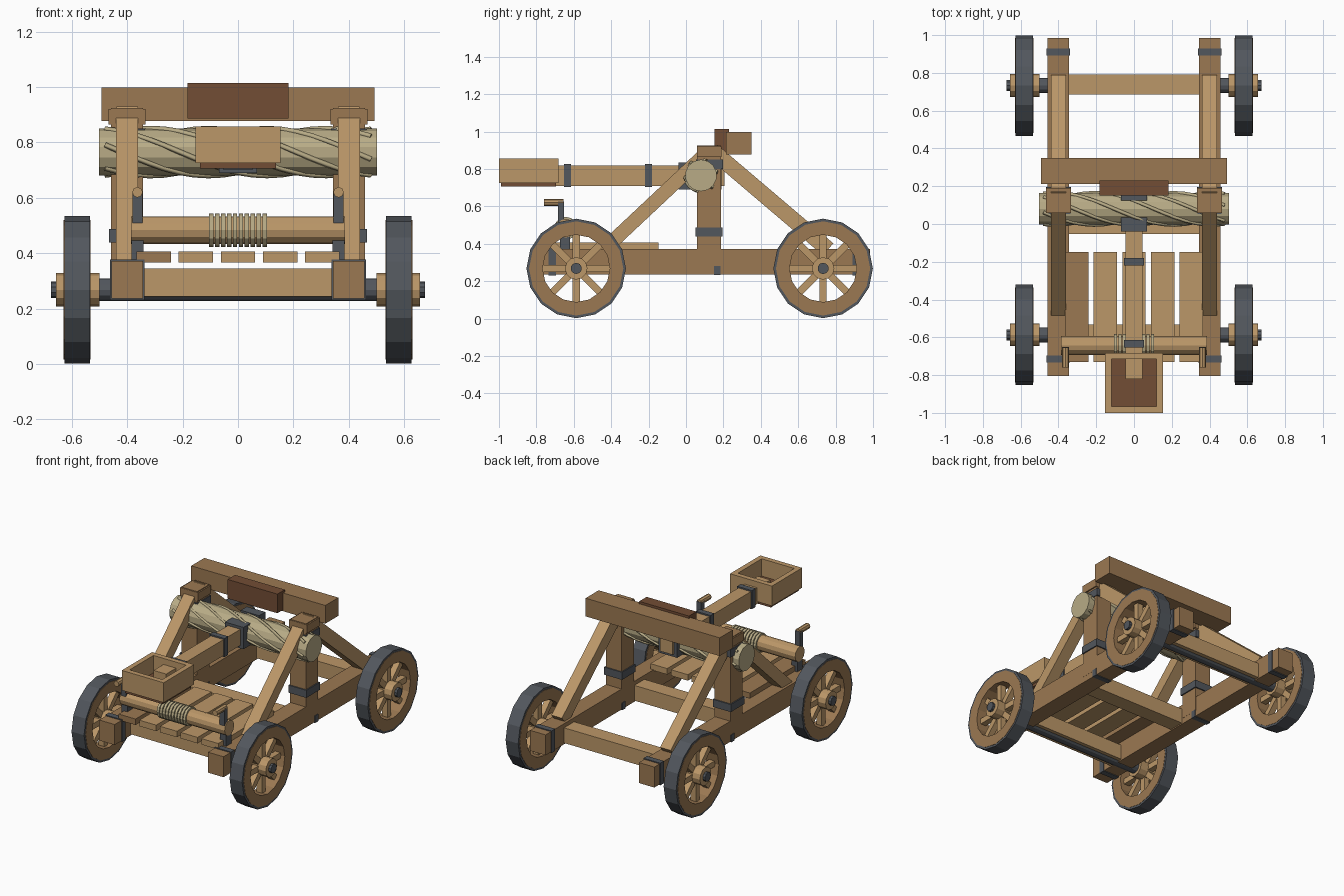
import bpy, bmesh
from math import sin, cos, pi, atan2, hypot
from mathutils import Matrix, Vector

if "Cube" in bpy.data.objects:
    bpy.data.objects.remove(bpy.data.objects["Cube"])


def material(name, rgb):
    m = bpy.data.materials.new(name)
    m.diffuse_color = (*rgb, 1)
    m.use_nodes = True
    m.node_tree.nodes["Principled BSDF"].inputs["Base Color"].default_value = m.diffuse_color
    return m


LIGHT = material("light_wood", (0.50, 0.31, 0.14))
MID = material("mid_wood", (0.33, 0.19, 0.085))
DARK = material("dark_red_wood", (0.17, 0.075, 0.035))
METAL = material("metal", (0.085, 0.095, 0.11))
ROPE = material("rope", (0.48, 0.41, 0.24))


def finish(name, bm, mat):
    bmesh.ops.recalc_face_normals(bm, faces=bm.faces)
    me = bpy.data.meshes.new(name)
    bm.to_mesh(me)
    bm.free()
    me.materials.append(mat)
    ob = bpy.data.objects.new(name, me)
    bpy.context.collection.objects.link(ob)
    return ob


def box(name, x, y, z, mat):
    """Box from (min, max) ranges."""
    bm = bmesh.new()
    size = [r[1] - r[0] for r in (x, y, z)]
    mid = [(r[1] + r[0]) / 2 for r in (x, y, z)]
    bmesh.ops.create_cube(bm, size=1, matrix=Matrix.Translation(mid) @ Matrix.Diagonal((*size, 1)))
    return finish(name, bm, mat)


def rod(name, a, b, r, mat, n=12, r2=None):
    """Cylinder or cone between two points."""
    a, b = Vector(a), Vector(b)
    d = b - a
    m = Matrix.Translation((a + b) / 2) @ d.to_track_quat('Z', 'Y').to_matrix().to_4x4()
    bm = bmesh.new()
    bmesh.ops.create_cone(bm, cap_ends=True, segments=n, radius1=r,
                          radius2=r if r2 is None else r2, depth=d.length, matrix=m)
    return finish(name, bm, mat)


def beam(name, x, p, q, w, h, mat):
    """Sloping beam in the yz plane from p to q."""
    dy, dz = q[0] - p[0], q[1] - p[1]
    m = (Matrix.Translation((x, (p[0] + q[0]) / 2, (p[1] + q[1]) / 2))
         @ Matrix.Rotation(atan2(dz, dy), 4, 'X') @ Matrix.Diagonal((w, hypot(dy, dz), h, 1)))
    bm = bmesh.new()
    bmesh.ops.create_cube(bm, size=1, matrix=m)
    return finish(name, bm, mat)


def ring(name, x0, x1, r0, r1, y, z, mat, n=16):
    """Flat-sided ring around the x axis."""
    bm = bmesh.new()
    prof = ((x0, r0), (x1, r0), (x1, r1), (x0, r1))
    loops = [[bm.verts.new((px, y + pr * cos(2 * pi * i / n), z + pr * sin(2 * pi * i / n)))
              for px, pr in prof] for i in range(n)]
    for i in range(n):
        a, b = loops[i], loops[(i + 1) % n]
        for k in range(4):
            bm.faces.new((a[k], a[(k + 1) % 4], b[(k + 1) % 4], b[k]))
    return finish(name, bm, mat)


def span(c, half):
    return (c - half, c + half)


# Wheels and axles
WZ = 0.268
for end, wy in (("front", -0.587), ("rear", 0.733)):
    rod(end + "_axle", (-0.53, wy, WZ), (0.53, wy, WZ), 0.04, METAL)
    for side, s in (("left", -1), ("right", 1)):
        n = f"{end}_{side}_wheel_"
        ring(n + "tyre", s * 0.535, s * 0.627, 0.250, 0.266, wy, WZ, METAL)
        ring(n + "rim", s * 0.533, s * 0.629, 0.18, 0.252, wy, WZ, MID)
        rod(n + "hub", (s * 0.50, wy, WZ), (s * 0.657, wy, WZ), 0.06, LIGHT)
        rod(n + "axle_end", (s * 0.65, wy, WZ), (s * 0.674, wy, WZ), 0.03, METAL, 10)
        for i in range(8):
            a = i * pi / 4
            d = Vector((0, cos(a), sin(a)))
            c = Vector((s * 0.58, wy, WZ)) + d * 0.12
            bm = bmesh.new()
            bmesh.ops.create_cube(bm, size=1, matrix=Matrix.Translation(c)
                                  @ Matrix.Rotation(a, 4, 'X') @ Matrix.Diagonal((0.04, 0.15, 0.038, 1)))
            finish(n + f"spoke_{i}", bm, LIGHT)

# Side frames, mirrored left and right
for side, s in (("left", -1), ("right", 1)):
    x = s * 0.4
    box(side + "_rail", span(x, 0.057), (-0.805, 0.985), (0.236, 0.372), MID)
    for i, y in enumerate((-0.715, 0.91)):
        box(f"{side}_rail_band_{i}", span(x, 0.062), span(y, 0.019), (0.231, 0.378), METAL)
    box(side + "_upright", span(x, 0.058), (0.06, 0.187), (0.275, 0.925), MID)
    box(side + "_upright_cap", span(x, 0.067), (0.058, 0.19), (0.865, 0.92), MID)
    box(side + "_upright_lower_band", span(x, 0.066), (0.052, 0.195), (0.438, 0.488), METAL)
    box(side + "_upright_upper_band", span(x, 0.064), (0.054, 0.197), (0.80, 0.85), METAL)
    box(side + "_upright_strap", span(x, 0.062), (0.15, 0.185), (0.232, 0.28), METAL)
    beam(side + "_front_brace", x, (-0.46, 0.35), (0.11, 0.885), 0.08, 0.075, LIGHT)
    beam(side + "_rear_brace", x, (0.76, 0.37), (0.14, 0.897), 0.078, 0.085, LIGHT)
    # winch bracket, crank and handle
    xc = s * 0.363
    box(side + "_winch_bracket", span(xc, 0.022), (-0.675, -0.62), (0.36, 0.47), METAL)
    box(side + "_crank", span(xc, 0.018), (-0.685, -0.652), (0.47, 0.625), METAL)
    rod(side + "_crank_handle", (xc, -0.76, 0.62), (xc, -0.655, 0.62), 0.019, LIGHT, 8)

# Cross beams and deck planks
for name, y in (("front", -0.585), ("middle", 0.0), ("rear", 0.738)):
    box(name + "_cross_beam", (-0.35, 0.35), span(y, 0.053), (0.244, 0.345), LIGHT)
for i in range(5):
    box(f"deck_plank_{i}", span((i - 2) * 0.152, 0.062), (-0.73, -0.148), (0.367, 0.407),
        MID if i == 0 else LIGHT)

# Stop bar with pad
box("stop_bar", (-0.493, 0.493), (0.213, 0.35), (0.877, 0.998), MID)
box("stop_pad", (-0.183, 0.183), (0.152, 0.23), (0.887, 1.014), DARK)

# Twisted rope bundle
RY, RZ, RR = 0.08, 0.765, 0.085
rod("rope_bundle", (-0.502, RY, RZ), (0.502, RY, RZ), RR, ROPE, 14)
cu = bpy.data.curves.new("rope_strands", 'CURVE')
cu.dimensions = '3D'
cu.bevel_depth = 0.01
cu.bevel_resolution = 0
cu.use_fill_caps = True
for k in range(6):
    sp = cu.splines.new('POLY')
    sp.points.add(18)
    for i, p in enumerate(sp.points):
        px = -0.48 + 0.96 * i / 18
        t = k * pi / 3 - 5 * px
        p.co = (px, RY - RR * cos(t), RZ + RR * sin(t), 1)
cu.materials.append(ROPE)
bpy.context.collection.objects.link(bpy.data.objects.new("rope_strands", cu))

# Throwing arm with bands
box("throwing_arm", span(0, 0.046), (-0.82, 0.205), (0.71, 0.817), LIGHT)
for i, y in enumerate((-0.634, -0.2)):
    box(f"arm_band_{i}", span(0, 0.054), span(y, 0.019), (0.702, 0.826), METAL)
box("arm_socket", span(0, 0.068), (-0.04, 0.035), (0.69, 0.835), METAL)
box("arm_rear_plate", span(0, 0.068), (0.125, 0.19), (0.69, 0.85), METAL)

# Basket: floor and four walls
Y0, Y1, T = -1.0, -0.682, 0.034
box("basket_floor", span(0, 0.138), (Y0 + 0.012, Y1 - 0.012), (0.706, 0.742), DARK)
for s, side in ((-1, "left"), (1, "right")):
    box(f"basket_{side}_wall", sorted((s * 0.154, s * (0.154 - T))), (Y0, Y1), (0.725, 0.857), LIGHT)
box("basket_front_wall", span(0, 0.154 - T), (Y0, Y0 + T), (0.725, 0.857), LIGHT)
box("basket_back_wall", span(0, 0.154 - T), (Y1 - T, Y1), (0.725, 0.857), LIGHT)

# Winch roller and rope coils
rod("winch_roller", (-0.387, -0.643, 0.483), (0.387, -0.643, 0.483), 0.05, LIGHT)
for i in range(10):
    cx = (i - 4.5) * 0.0215
    ring(f"winch_coil_{i}", cx - 0.008, cx + 0.008, 0.045, 0.061, -0.643, 0.483, ROPE, 12)
